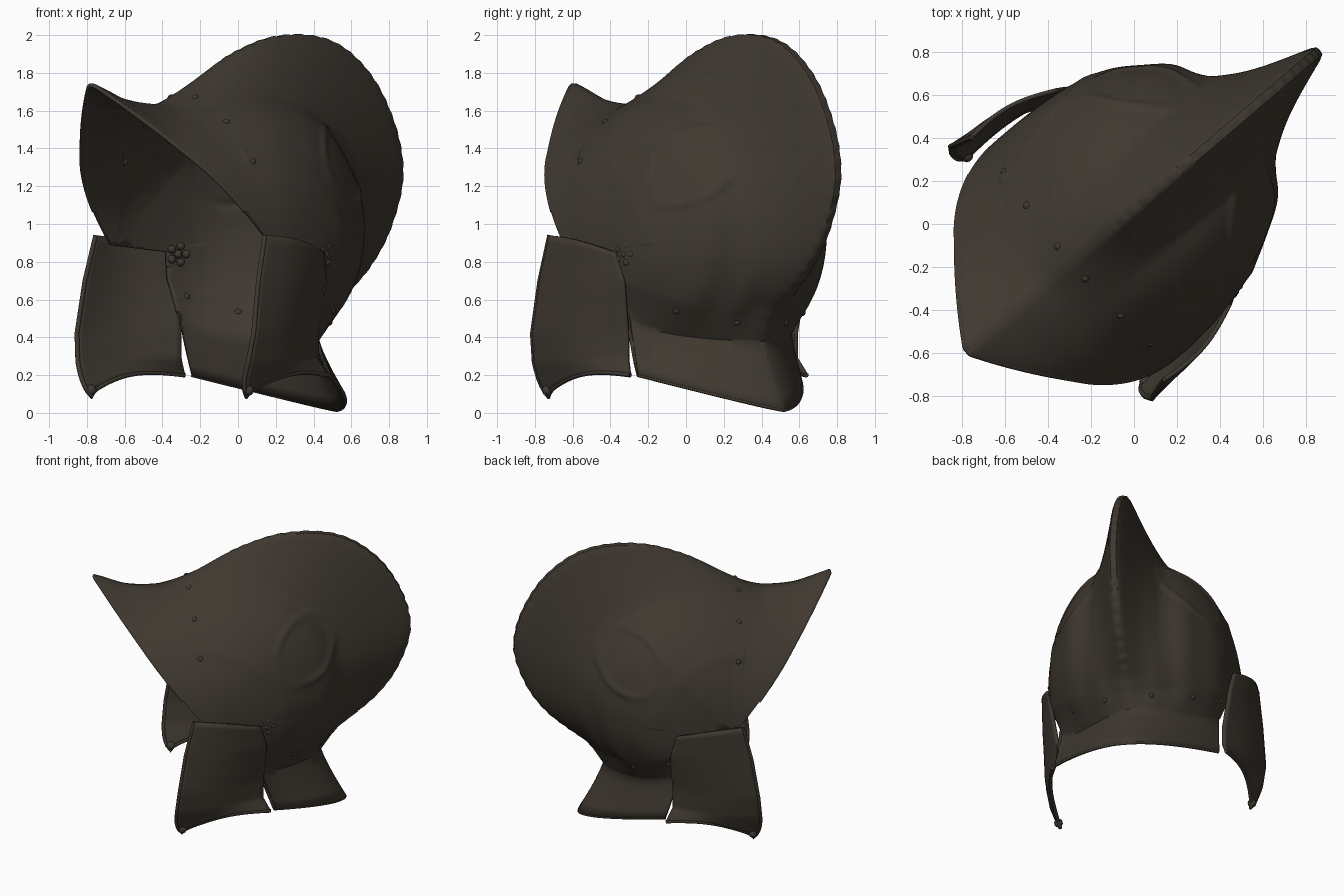
import bpy, bmesh, math
from mathutils import Vector

if "Cube" in bpy.data.objects:
    bpy.data.objects.remove(bpy.data.objects["Cube"])

# One dark browned-steel colour
steel = bpy.data.materials.new("dark_brown_steel")
steel.diffuse_color = (0.05, 0.04, 0.03, 1)
steel.use_nodes = True
steel.node_tree.nodes["Principled BSDF"].inputs["Base Color"].default_value = steel.diffuse_color

ANG = math.radians(40.5)
CU, CZ, HALF = -0.25, 0.845, 0.65       # ear pivot and half width of the skull


def world(u, v, z):
    """Helmet frame (u = backwards, v = to its side) to world."""
    v -= 0.053
    return Vector((u * math.cos(ANG) + v * math.sin(ANG),
                   u * math.sin(ANG) - v * math.cos(ANG), z))


def smooth_table(tab, x):
    """Cubic interpolation through (x, y) points."""
    n = len(tab)
    x = min(max(x, tab[0][0]), tab[-1][0])
    i = 0
    while i < n - 2 and x > tab[i + 1][0]:
        i += 1

    def slope(k):
        a, b = tab[max(k - 1, 0)], tab[min(k + 1, n - 1)]
        return (b[1] - a[1]) / (b[0] - a[0])
    (x0, y0), (x1, y1) = tab[i], tab[i + 1]
    h = x1 - x0
    s = (x - x0) / h
    return (y0 * (1 + 2 * s) * (1 - s) ** 2 + slope(i) * h * s * (1 - s) ** 2
            + y1 * s * s * (3 - 2 * s) + slope(i + 1) * h * s * s * (s - 1))


def finish(ob, angle=50):
    ob.data.materials.append(steel)
    bpy.ops.object.select_all(action='DESELECT')
    ob.select_set(True)
    bpy.context.view_layer.objects.active = ob
    bpy.ops.object.shade_smooth_by_angle(angle=math.radians(angle))


def cut_behind_cheeks(bm):
    """Trim the skull where the cheek plates take over."""
    back = world(1, 0, 0) - world(0, 0, 0)
    up = world(0.1, 0, 1) - world(0, 0, 0)
    for co, no in ((back * 0.09, back), (Vector((0, 0, 0.86)), up)):
        bmesh.ops.bisect_plane(bm, geom=bm.verts[:] + bm.edges[:] + bm.faces[:],
                               plane_co=co, plane_no=no)
    gone = []
    for f in bm.faces:
        c = f.calc_center_median()
        if c.dot(back) < 0.09 and (c - Vector((0, 0, 0.86))).dot(up) < 0:
            gone.append(f)
    bmesh.ops.delete(bm, geom=gone, context='FACES')


def sheet(name, rows, thick, trim=False):
    """Plate from a grid of helmet-frame points, given thickness."""
    bm = bmesh.new()
    g = [[bm.verts.new(world(*p)) for p in r] for r in rows]
    for a, b in zip(g, g[1:]):
        for j in range(len(a) - 1):
            bm.faces.new((a[j], a[j + 1], b[j + 1], b[j]))
    bmesh.ops.remove_doubles(bm, verts=bm.verts, dist=0.0005)
    if trim:
        cut_behind_cheeks(bm)
    bmesh.ops.recalc_face_normals(bm, faces=bm.faces)
    me = bpy.data.meshes.new(name)
    bm.to_mesh(me)
    bm.free()
    ob = bpy.data.objects.new(name, me)
    bpy.context.collection.objects.link(ob)
    m = ob.modifiers.new("thickness", 'SOLIDIFY')
    m.thickness, m.offset = thick, 0
    finish(ob)


def rim(name, pts, radius):
    """Rolled edge along a path."""
    cu = bpy.data.curves.new(name, 'CURVE')
    cu.dimensions = '3D'
    cu.bevel_depth, cu.bevel_resolution, cu.use_fill_caps = radius, 2, True
    sp = cu.splines.new('POLY')
    sp.points.add(len(pts) - 1)
    for q, p in zip(sp.points, pts):
        q.co = (*world(*p), 1)
    ob = bpy.data.objects.new(name, cu)
    bpy.context.collection.objects.link(ob)
    cu.materials.append(steel)


def rivet(name, p, r=0.02):
    bpy.ops.mesh.primitive_uv_sphere_add(segments=12, ring_count=8, radius=r, location=world(*p))
    ob = bpy.context.object
    ob.name = name
    finish(ob, 60)


# Radius of the centre line (with crest) and of the dome, by sweep angle
CREST = [(50.6, 1.15), (57.3, .963), (69, .836), (78, .828), (92, .92), (105.5, 1.10),
         (116, 1.266), (128, 1.434), (136, 1.50), (147, 1.53), (162.5, 1.49),
         (173.7, 1.35), (182.4, 1.21), (189.5, 1.085), (196.4, .985), (201.5, .95)]
DOME = [(50.6, .90), (60, .84), (70, .80), (80, .80), (92, .84), (105, .90), (116, .95),
        (128, 1.0), (145, 1.03), (165, 1.03), (180, .99), (190, .95), (201.5, .89)]


def skull(th, phi):
    """Point of the skull, sweep angle in degrees."""
    s, c = math.sin(phi), max(math.cos(phi), 0)
    v = HALF * s
    rd, rc = smooth_table(DOME, th), smooth_table(CREST, th)
    wide = 0.22 + 0.20 * max(0, (70 - th) / 20)
    fin = min(1, max(0, 1 - (abs(v) - 0.02) / wide)) ** 1.5
    full = min(1, max(0, (th - 90) / 40))            # fuller, slightly lopsided back
    r = rd * c ** (1 + full * (0.14 * s - 0.18)) + (rc - rd) * fin
    a = math.radians(th)
    u, z = CU - r * math.cos(a), CZ + r * math.sin(a)
    # embossed side disc, ear arc, back flutes and roped crest edge
    lift = 0
    d = math.hypot(u - 0.42, z - 1.30)
    lift += 0.012 * math.exp(-((d - 0.20) / 0.025) ** 2) * (abs(v) > 0.2)
    if 80 < th < 175:
        lift += 0.010 * math.exp(-((r - 0.52) / 0.03) ** 2)
    if th > 145:
        lift += 0.008 * math.cos(v * 32) * min(1, (th - 145) / 20) * c * (1 - fin)
    if 100 < th < 195:
        lift += 0.004 * math.sin(a * 110) * max(0, 1 - abs(v) / 0.04)
    r += lift
    return (CU - r * math.cos(a), v + 0.4 * lift * s, CZ + r * math.sin(a))


def phis(n):
    return [math.copysign(abs(i / n) ** 1.35, i) * math.pi / 2 for i in range(-n, n + 1)]


def waist(p):
    s = math.sin(p)
    return (0.10 + 0.46 * (1 - abs(s) ** 1.5) - 0.09 * s * math.cos(p), 0.54 * s,
            0.52 - 0.14 * math.cos(p))


def hem(p):
    s = math.sin(p)
    return (0.20 + 0.535 * (1 - abs(s) ** 1.5), 0.56 * s, 0.20 - 0.185 * (1 - abs(s) ** 1.3))


def mix(a, b, t):
    return tuple(x + (y - x) * t for x, y in zip(a, b))


# Skull with brow peak, tall crest and flared neck guard, one swept shell
P = phis(44)
N = 260
rows = [[skull(50.6 + 150.9 * i / N, p) for p in P] for i in range(N + 1)]
for k in range(1, 9):
    rows.append([mix(skull(201.5, p), waist(p), k / 8) for p in P])
for k in range(1, 6):
    t = k / 5
    rows.append([mix(waist(p)[:2], hem(p)[:2], t ** 1.2) +
                 mix(waist(p)[2:], hem(p)[2:], t) for p in P])
sheet("skull_and_neck_guard", rows, 0.02, trim=True)

# Rolled edges of peak and neck guard
rim("peak_rim", [skull(50.8, p) for p in P[7:-7]], 0.012)
rim("neck_rim", [hem(p) for p in P], 0.010)

# Cheek plates: rows of (front point, back point) from top to bottom
CHEEK = [((-.36, .695, .94), (.10, .625, .85)), ((-.42, .712, .70), (.14, .60, .70)),
         ((-.465, .725, .42), (.12, .555, .42)), ((-.48, .700, .27), (.12, .555, .29)),
         ((-.49, .635, .085), (.17, .585, .20))]


def cheek_point(k, s, side):
    k = min(k, 3.9999)
    i, f = int(k), k - int(k)
    a, b = mix(CHEEK[i][0], CHEEK[i + 1][0], f), mix(CHEEK[i][1], CHEEK[i + 1][1], f)
    u, v, z = mix(a, b, s)
    low, bow = max(0, k - 3), math.sin(math.pi * s)
    z += low * 0.06 * bow + 0.02 * bow * max(0, 1 - k)
    v += 0.04 * bow
    u += low ** 3 * 0.05 * max(0, 1 - s * 6) ** 2     # rounded lower front corner
    if side < 0:                                      # left plate is bent further out
        u, v = u + 0.05 * (1 - 0.4 * s), v + 0.05 * (1 - 0.4 * s)
    return (u, v * side, z)


for side, word in ((1, "right"), (-1, "left")):
    S = [j / 20 for j in range(21)]
    K = [4 * i / 24 for i in range(25)]
    sheet(word + "_cheek_plate", [[cheek_point(k, s, side) for s in S] for k in K], 0.02)
    edge = [cheek_point(k, 0, side) for k in K] + [cheek_point(4, s, side) for s in S[1:]]
    rim(word + "_cheek_rim", edge, 0.013)
    rivet(word + "_cheek_toe", cheek_point(3.9, 0.06, side), 0.03)

    # Rivets along the brow seam and the neck
    for p in (0.15, 0.54, 0.93):
        rivet(word + "_brow_rivet", skull(84, side * p))
    for p in (15, 42, 68):
        q = math.radians(p) * side
        rivet(word + "_neck_rivet", mix(skull(201.5, q), waist(q), 0.3))

    # Hinge rosette above the cheek plate
    for i in range(6):
        a = i * math.tau / 5
        r = 0.045 if i < 5 else 0
        u, z = 0.14 + r * math.cos(a), 0.84 + r * math.sin(a)
        q = math.hypot(u - CU, z - CZ)
        rivet(word + "_rosette", (u, side * HALF * math.sqrt(1 - q * q), z), 0.022)
